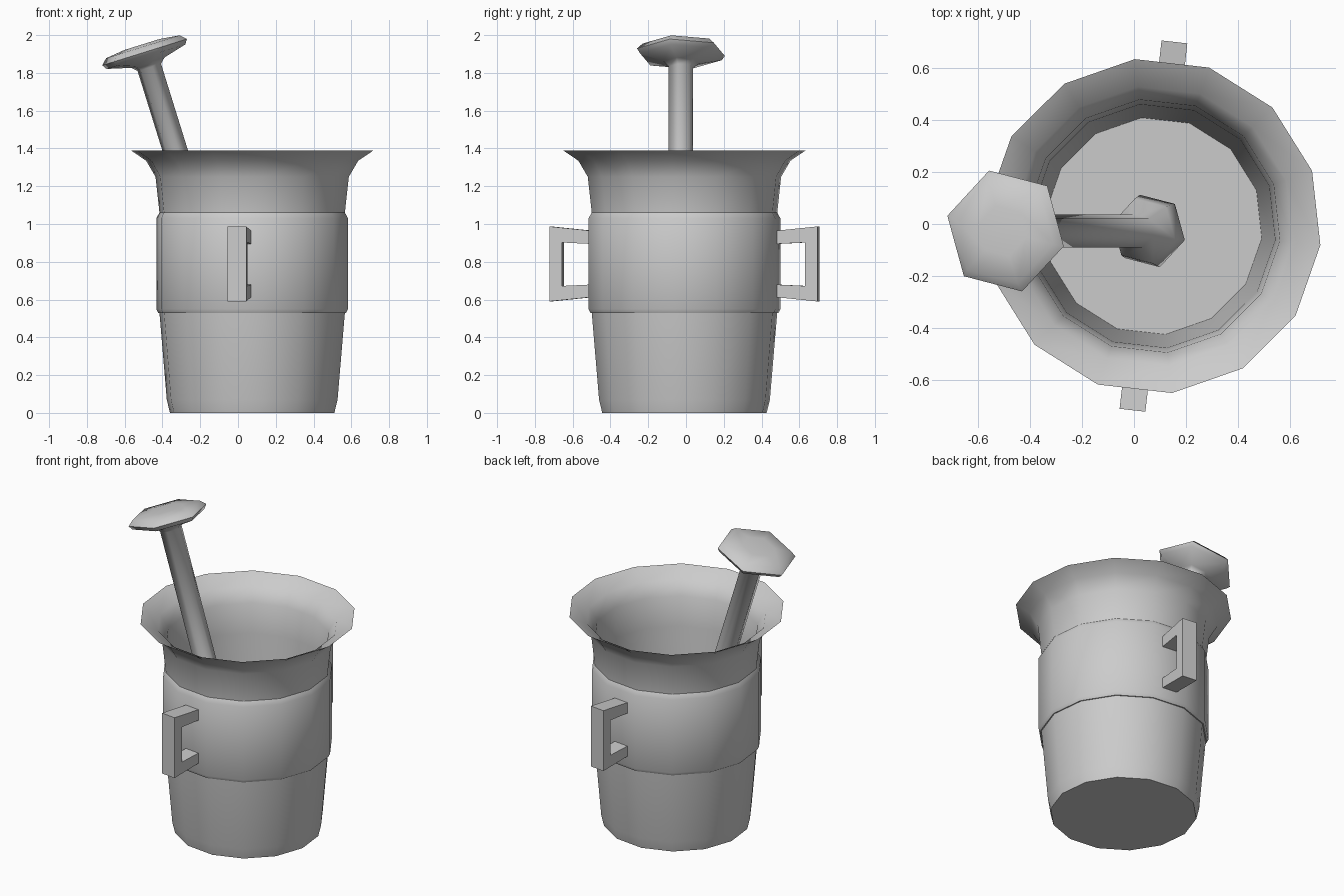
import bpy, bmesh, math
from mathutils import Matrix, Vector

if "Cube" in bpy.data.objects:
    bpy.data.objects.remove(bpy.data.objects["Cube"])

CENTRE = Vector((0.075, -0.008, 0))
TURN = math.radians(-6.5)


def finish(name, bm, matrix, smooth_angle=None):
    bmesh.ops.recalc_face_normals(bm, faces=bm.faces)
    mesh = bpy.data.meshes.new(name)
    bm.to_mesh(mesh)
    bm.free()
    ob = bpy.data.objects.new(name, mesh)
    bpy.context.collection.objects.link(ob)
    ob.matrix_world = matrix
    if smooth_angle:
        bpy.ops.object.select_all(action='DESELECT')
        ob.select_set(True)
        bpy.context.view_layer.objects.active = ob
        bpy.ops.object.shade_smooth_by_angle(angle=math.radians(smooth_angle))
    return ob


def lathe(name, profile, sides, matrix, smooth_angle):
    """Revolve (radius, height) points and cap both ends with n-gons."""
    bm = bmesh.new()
    rings = []
    for r, z in profile:
        rings.append([bm.verts.new((r * math.cos(math.tau * i / sides),
                                    r * math.sin(math.tau * i / sides), z))
                      for i in range(sides)])
    for a, b in zip(rings, rings[1:]):
        for i in range(sides):
            j = (i + 1) % sides
            bm.faces.new((a[i], a[j], b[j], b[i]))
    bm.faces.new(rings[0])
    bm.faces.new(rings[-1])
    return finish(name, bm, matrix, smooth_angle)


# Mortar: outer wall with raised band, flared sharp rim, inner wall and floor
cup = [(0.438, 0), (0.455, 0.07), (0.494, 0.53), (0.501, 0.53), (0.511, 0.55),
       (0.511, 1.03), (0.494, 1.06), (0.515, 1.25), (0.565, 1.335), (0.647, 1.39),
       (0.54, 1.335), (0.49, 1.25), (0.472, 1.06), (0.42, 0.03)]
base = Matrix.Translation(CENTRE) @ Matrix.Rotation(TURN, 4, 'Z')
lathe("mortar", cup, 14, base, 35)

# Bracket handles on the front and back
bracket = [(0.48, 0.963), (0.714, 0.987), (0.714, 0.59), (0.48, 0.614),
           (0.48, 0.68), (0.648, 0.672), (0.648, 0.902), (0.48, 0.894)]
for name, half_turn in (("front_handle", math.pi), ("back_handle", 0)):
    bm = bmesh.new()
    face = bm.faces.new([bm.verts.new((-0.05, y, z)) for y, z in bracket])
    out = bmesh.ops.extrude_face_region(bm, geom=[face], use_keep_orig=True)
    moved = [g for g in out["geom"] if isinstance(g, bmesh.types.BMVert)]
    bmesh.ops.translate(bm, verts=moved, vec=(0.1, 0, 0))
    finish(name, bm, base @ Matrix.Rotation(half_turn, 4, 'Z'))

# Leaning six-sided pestle: grinding bulb, shaft and wide cap
pestle = [(0.08, 0.07), (0.145, 0.13), (0.13, 0.21), (0.067, 0.29),
          (0.067, 1.915), (0.095, 1.942), (0.225, 1.975), (0.242, 2.0),
          (0.21, 2.03), (0.1, 2.043)]
lean = (Matrix.Translation((0.10, -0.027, 0))
        @ Matrix.Rotation(math.radians(-17.3), 4, 'Y')
        @ Matrix.Rotation(math.radians(-14), 4, 'Z'))
lathe("pestle", pestle, 6, lean, 65)
